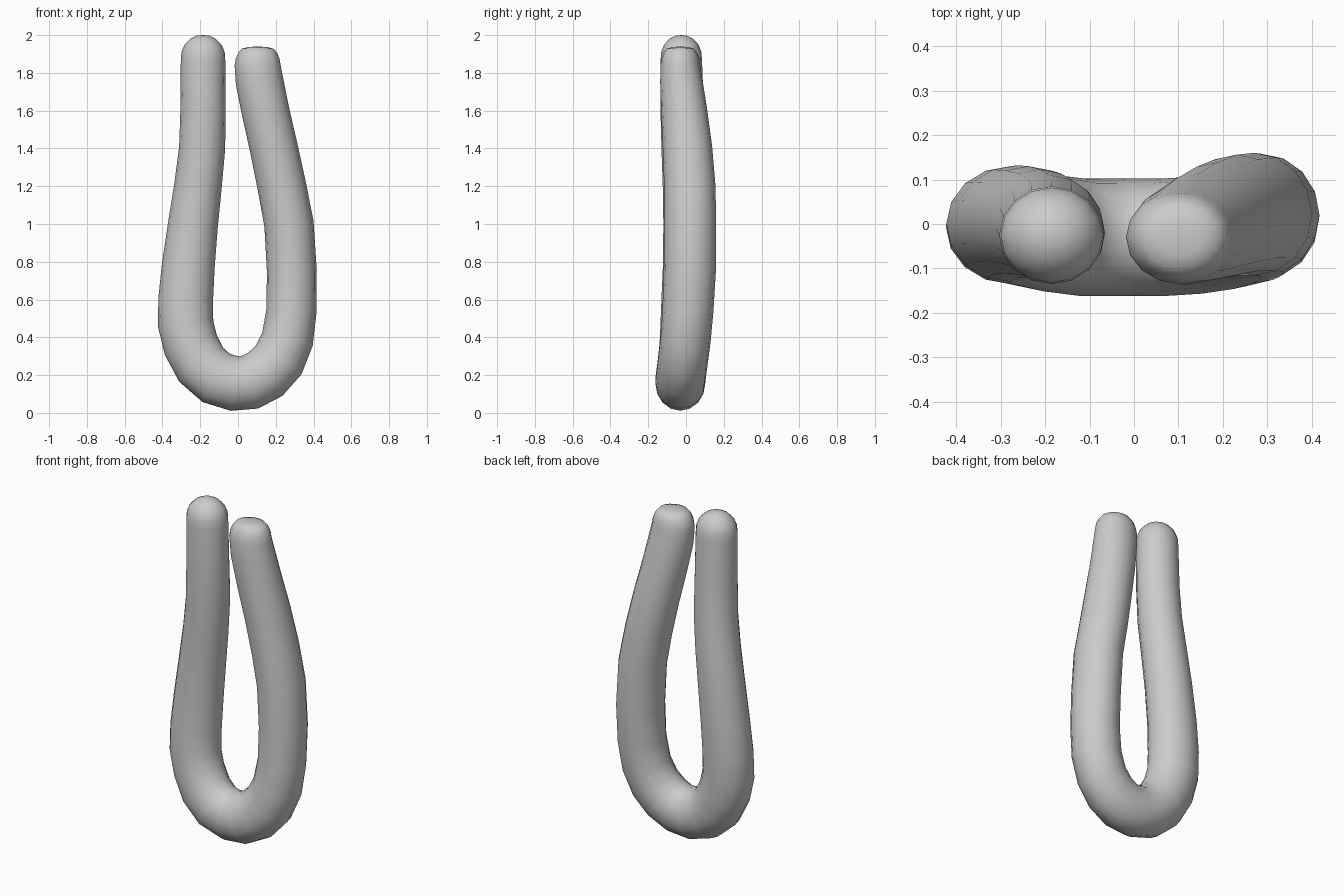
import bpy, bmesh, math
from mathutils import Vector

cube = bpy.data.objects.get("Cube")
if cube:
    bpy.data.objects.remove(cube)

SIDES = 16

# Centre line of the bent tube: x, y, z, radius across the bend, radius in depth
PATH = [
    (-.185, -.025, 1.86, .118, .11), (-.185, -.02, 1.6, .12, .115),
    (-.19, -.01, 1.4, .122, .12), (-.212, 0, 1.2, .126, .123),
    (-.238, .005, 1, .132, .125), (-.263, .005, .78, .14, .127),
    (-.277, 0, .6, .145, .13), (-.277, -.005, .47, .147, .13),
    (-.25, -.01, .36, .147, .13), (-.195, -.02, .255, .147, .132),
    (-.115, -.03, .185, .147, .132), (-.02, -.03, .156, .146, .132),
    (.065, -.03, .163, .146, .132), (.145, -.025, .205, .146, .132),
    (.215, -.015, .28, .143, .132), (.262, -.002, .39, .138, .133),
    (.283, .01, .54, .133, .135), (.285, .02, .75, .132, .138),
    (.27, .022, 1, .131, .138), (.232, .02, 1.2, .129, .136),
    (.19, .008, 1.4, .127, .131), (.145, -.01, 1.6, .126, .122),
    (.113, -.025, 1.76, .126, .112), (.104, -.03, 1.84, .122, .105),
]
# Rounded ends: height above the last ring and share of its radius
ROUND_CAP = [(.05, .97), (.09, .83), (.12, .57), (.137, .28)]
FLAT_CAP = [(.035, .95), (.065, .85), (.088, .69), (.097, .4)]


def add_ring(bm, centre, tangent, across, depth):
    """One cross-section standing square to the centre line."""
    n = tangent.cross(Vector((0, 1, 0))).normalized()
    b = n.cross(tangent).normalized()
    angles = [math.tau * i / SIDES for i in range(SIDES)]
    return [bm.verts.new(centre + n * across * math.cos(a) + b * depth * math.sin(a))
            for a in angles]


def cap_rings(bm, end, cap, direction):
    x, y, z, across, depth = end
    return [add_ring(bm, Vector((x, y, z + h)), Vector((0, 0, direction)), across * s, depth * s)
            for h, s in cap]


bm = bmesh.new()
points = [Vector(p[:3]) for p in PATH]
body = []
for i, p in enumerate(PATH):
    tangent = (points[min(i + 1, len(points) - 1)] - points[max(i - 1, 0)]).normalized()
    if i == len(PATH) - 1:
        tangent = Vector((0, 0, 1))
    body.append(add_ring(bm, points[i], tangent, *p[3:]))
rings = cap_rings(bm, PATH[0], ROUND_CAP, -1)[::-1] + body + cap_rings(bm, PATH[-1], FLAT_CAP, 1)

# Skin between neighbouring rings, then close both tips
for a, b in zip(rings, rings[1:]):
    for i in range(SIDES):
        j = (i + 1) % SIDES
        bm.faces.new((a[i], a[j], b[j], b[i]))
for ring in (rings[0], rings[-1]):
    centre = sum((v.co for v in ring), Vector()) / SIDES
    tip = bm.verts.new(centre + Vector((0, 0, .003)))
    for i in range(SIDES):
        bm.faces.new((ring[i], ring[(i + 1) % SIDES], tip))
bmesh.ops.recalc_face_normals(bm, faces=bm.faces)
for f in bm.faces:
    f.smooth = True

mesh = bpy.data.meshes.new("bent_tube")
bm.to_mesh(mesh)
bm.free()
tube = bpy.data.objects.new("bent_tube", mesh)
bpy.context.collection.objects.link(tube)

# Plain grey
grey = bpy.data.materials.new("light_grey")
grey.use_nodes = True
colour = (.6, .6, .6, 1)
grey.diffuse_color = colour
grey.node_tree.nodes["Principled BSDF"].inputs["Base Color"].default_value = colour
mesh.materials.append(grey)
